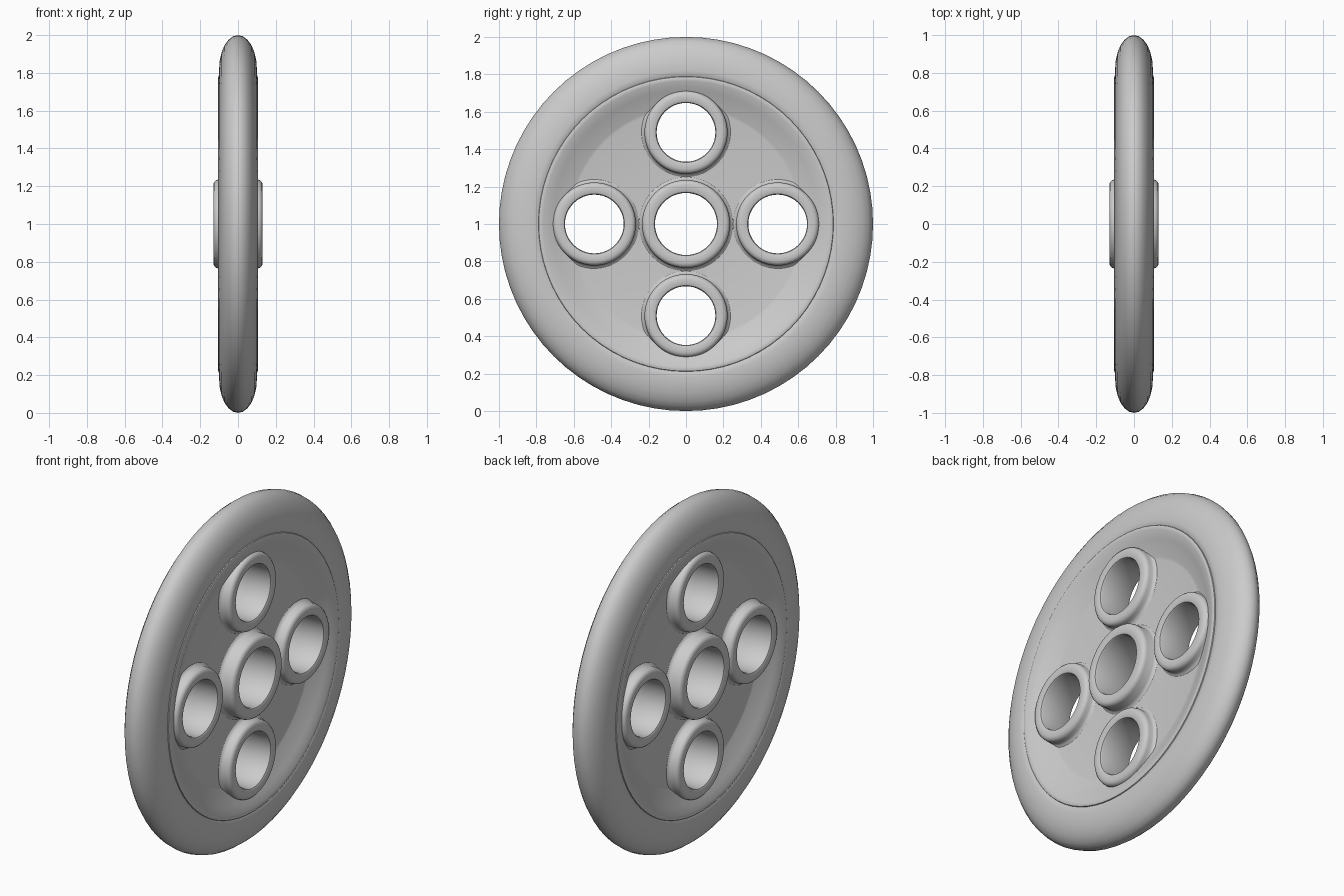
import bpy, bmesh, math
from mathutils import Vector

if "Cube" in bpy.data.objects:
    bpy.data.objects.remove(bpy.data.objects["Cube"])


def mirrored(half):
    """Close a half profile of (radius, x) points by mirroring it across x = 0."""
    return half + [(r, -x) for r, x in reversed(half) if x > 1e-6]


def lathe(name, profile, y=0.0, z=1.0, segs=64, angle=35):
    """Spin a closed (radius, x) profile around an axis parallel to x."""
    bm = bmesh.new()
    rings = []
    for i in range(segs):
        a = 2 * math.pi * i / segs
        rings.append([bm.verts.new((x, r * math.sin(a), r * math.cos(a))) for r, x in profile])
    n = len(profile)
    for i in range(segs):
        p, q = rings[i], rings[(i + 1) % segs]
        for j in range(n):
            k = (j + 1) % n
            bm.faces.new((p[j], p[k], q[k], q[j]))
    bmesh.ops.recalc_face_normals(bm, faces=bm.faces)
    mesh = bpy.data.meshes.new(name)
    bm.to_mesh(mesh)
    bm.free()
    ob = bpy.data.objects.new(name, mesh)
    ob.location = (0, y, z)
    bpy.context.collection.objects.link(ob)
    smooth(ob, angle)
    return ob


def smooth(ob, angle=35):
    bpy.ops.object.select_all(action='DESELECT')
    ob.select_set(True)
    bpy.context.view_layer.objects.active = ob
    bpy.ops.object.shade_smooth_by_angle(angle=math.radians(angle))


def tube(name, inner, outer, half_w, y=0.0, z=1.0):
    """Boss with rounded rims and a small fillet where it meets the web."""
    b = 0.025
    arc = [(outer - b + b * math.cos(t), half_w - b + b * math.sin(t))
           for t in (0, math.pi / 6, math.pi / 3, math.pi / 2)]
    half = [(inner, half_w - 0.012), (inner + 0.004, half_w - 0.004), (inner + 0.012, half_w)]
    half += list(reversed(arc)) + [(outer, 0.058), (outer + 0.006, 0.046), (outer + 0.018, 0.039)]
    return lathe(name, mirrored(half), y, z, segs=48)


# Tyre with an elliptical tread
tread = [(0.82 + 0.18 * math.cos(t), 0.1 * math.sin(t))
         for t in [math.pi / 2 * i / 6 for i in range(7)]]
tyre_half = [(0.77, 0.08), (0.785, 0.097)] + tread[::-1]
lathe("tyre", mirrored(tyre_half), segs=72, angle=50)

# Dished web with a raised lip
web_half = [(0.19, 0.04), (0.615, 0.04), (0.63, 0.043), (0.715, 0.084), (0.735, 0.092),
            (0.765, 0.103), (0.778, 0.105), (0.787, 0.102), (0.79, 0.095)]
web = lathe("web", mirrored(web_half), segs=72)

# Central hub and four bosses, with openings cut through the web
tube("hub", 0.166, 0.235, 0.13)
for i in range(4):
    a = i * math.pi / 2
    y, z = 0.49 * math.sin(a), 1 + 0.49 * math.cos(a)
    tube(f"boss_{i + 1}", 0.157, 0.222, 0.102, y, z)
    bpy.ops.mesh.primitive_cylinder_add(vertices=48, radius=0.18, depth=0.6,
                                        location=(0, y, z), rotation=(0, math.pi / 2, 0))
    cutter = bpy.context.object
    cutter.hide_render = True
    mod = web.modifiers.new("opening", 'BOOLEAN')
    mod.operation, mod.solver, mod.object = 'DIFFERENCE', 'EXACT', cutter
    bpy.context.view_layer.objects.active = web
    bpy.ops.object.modifier_apply(modifier=mod.name)
    bpy.data.objects.remove(cutter)
smooth(web)
